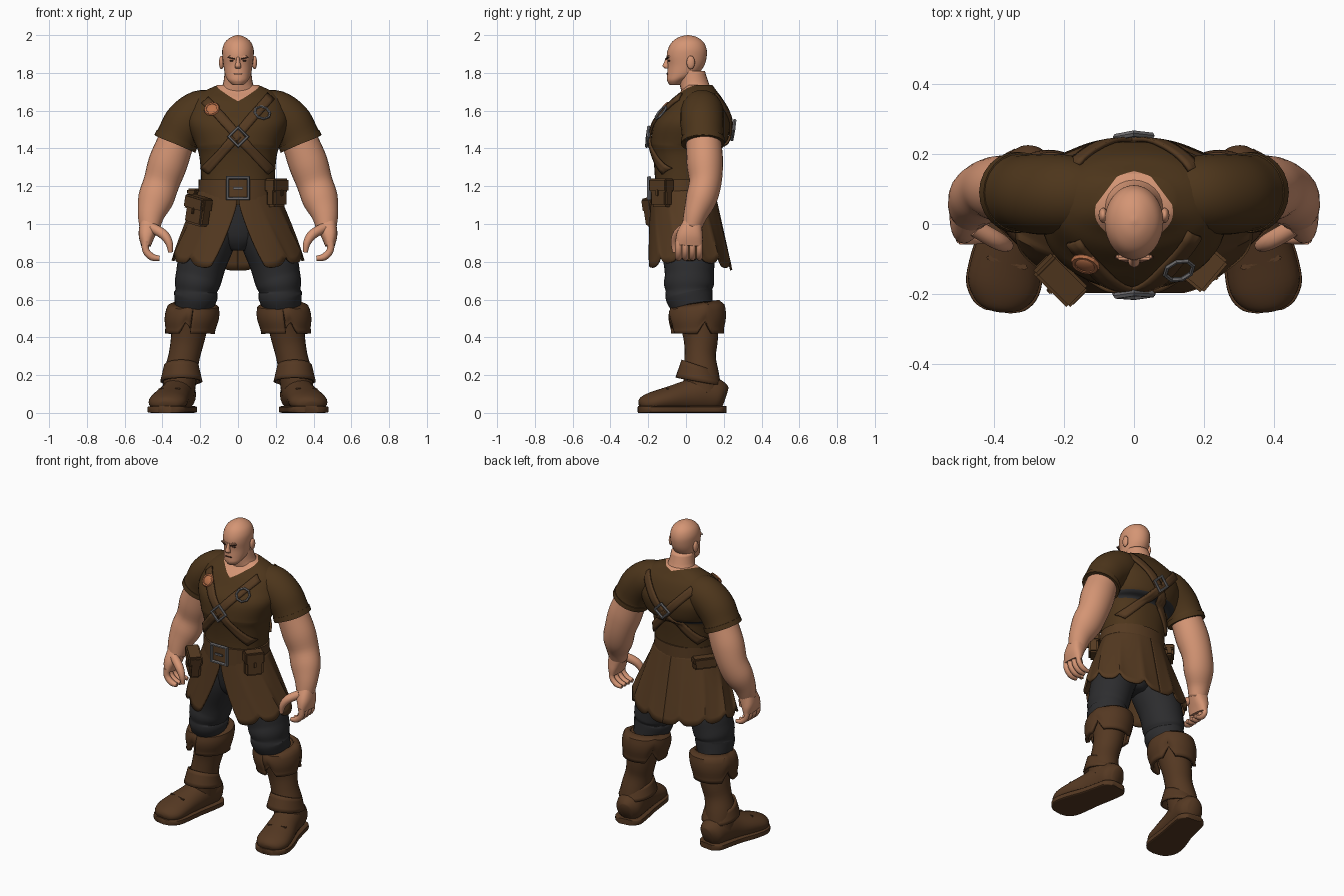
import bpy, bmesh, math
from mathutils import Vector, Euler, Matrix
from mathutils.bvhtree import BVHTree

if "Cube" in bpy.data.objects:
    bpy.data.objects.remove(bpy.data.objects["Cube"])


def material(name, r, g, b):
    m = bpy.data.materials.new(name)
    m.use_nodes = True
    m.diffuse_color = (r, g, b, 1)
    m.node_tree.nodes["Principled BSDF"].inputs["Base Color"].default_value = (r, g, b, 1)
    return m


SKIN = material("skin", .66, .30, .175)
TUNIC = material("tunic_brown", .074, .036, .011)
LEATHER = material("leather_brown", .09, .042, .015)
BOOT = material("boot_brown", .09, .04, .016)
CLOTH = material("charcoal_cloth", .026, .026, .028)
METAL = material("grey_metal", .16, .155, .16)
COPPER = material("copper", .50, .17, .07)
DARK = material("brow_brown", .06, .025, .015)


def finish(name, bm, mats, angle=40, thick=0):
    """Turn a bmesh into a shaded object."""
    bmesh.ops.recalc_face_normals(bm, faces=bm.faces[:])
    me = bpy.data.meshes.new(name)
    bm.to_mesh(me)
    bm.free()
    for m in (mats if isinstance(mats, tuple) else (mats,)):
        me.materials.append(m)
    me.polygons.foreach_set("use_smooth", [True] * len(me.polygons))
    me.set_sharp_from_angle(angle=math.radians(angle))
    ob = bpy.data.objects.new(name, me)
    bpy.context.collection.objects.link(ob)
    if thick:
        mod = ob.modifiers.new("thickness", 'SOLIDIFY')
        mod.thickness, mod.offset = thick, 0
    return ob


def spline(pts, k):
    """Catmull-Rom resampling of section tuples."""
    out, last = [], len(pts) - 1
    for i in range(last):
        quad = zip(pts[max(i - 1, 0)], pts[i], pts[i + 1], pts[min(i + 2, last)])
        quad = list(quad)
        for j in range(k):
            t = j / k
            out.append([b + .5 * t * (c - a + t * (2*a - 5*b + 4*c - d + t * (3*(b - c) + d - a)))
                        for a, b, c, d in quad])
    return out + [list(pts[last])]


def loft(pts, n=24, ref=None, s=1, k=4, power=2, floor=0):
    """Skin elliptical sections (x, y, z, r1, r2); ref makes them follow the path."""
    secs, bm, rings = spline(pts, k), bmesh.new(), []
    for i, (x, y, z, r1, r2) in enumerate(secs):
        u, v = Vector((1, 0, 0)), Vector((0, 1, 0))
        if ref:
            t = Vector(secs[min(i + 1, len(secs) - 1)][:3]) - Vector(secs[max(i - 1, 0)][:3])
            t.normalize()
            v = Vector(ref)
            v = (v - t * v.dot(t)).normalized()
            u = v.cross(t)
        ring = []
        for j in range(n):
            c, q = math.cos(math.tau * j / n), math.sin(math.tau * j / n)
            c, q = (math.copysign(abs(w) ** (2 / power), w) for w in (c, q))
            p = Vector((x, y, z)) + u * (max(r1, .002) * c) + v * (max(r2, .002) * q)
            ring.append(bm.verts.new((p.x * s, p.y, max(p.z, floor))))
        rings.append(ring)
    for a, b in zip(rings, rings[1:]):
        for j in range(n):
            bm.faces.new((a[j], a[j - 1], b[j - 1], b[j]))
    bm.faces.new(rings[0])
    bm.faces.new(rings[-1])
    bmesh.ops.recalc_face_normals(bm, faces=bm.faces[:])
    return bm


def sheet(name, fn, nu, nv, mat, thick=.012, s=1):
    """Cloth or leather sheet from a function of u and v."""
    bm = bmesh.new()
    g = []
    for i in range(nu + 1):
        pts = [fn(i / nu, j / nv) for j in range(nv + 1)]
        g.append([bm.verts.new((x * s, y, z)) for x, y, z in pts])
    for i in range(nu):
        for j in range(nv):
            bm.faces.new((g[i][j], g[i + 1][j], g[i + 1][j + 1], g[i][j + 1]))
    bmesh.ops.remove_doubles(bm, verts=bm.verts[:], dist=.0001)
    return finish(name, bm, mat, thick=thick)


def box(name, loc, size, rot, mat, bevel=.008):
    bm = bmesh.new()
    bmesh.ops.create_cube(bm, size=1)
    ob_m = Matrix.LocRotScale(loc, Euler([math.radians(a) for a in rot]), size)
    bm.transform(ob_m)
    bmesh.ops.bevel(bm, geom=bm.edges[:], offset=bevel, segments=2, affect='EDGES')
    return finish(name, bm, mat)


def ball(name, loc, size, mat):
    bm = bmesh.new()
    bmesh.ops.create_uvsphere(bm, u_segments=16, v_segments=10, radius=1)
    bm.transform(Matrix.LocRotScale(loc, None, size))
    return finish(name, bm, mat, 80)


def ring(name, loc, normal, radius, sides, mat, turn=0, minor=.01):
    """Buckle or ring lying flat against a surface."""
    rot = normal.to_track_quat('Z', 'Y').to_matrix() @ Matrix.Rotation(turn, 3, 'Z')
    bpy.ops.mesh.primitive_torus_add(major_segments=sides, minor_segments=6, location=loc,
                                     rotation=rot.to_euler(), major_radius=radius, minor_radius=minor)
    ob = bpy.context.object
    ob.name = name
    ob.data.materials.append(mat)


# Tunic body, with cut neckline and torn cloth below the shoulder blades
bm = loft([(0, -.015, 1.1, .195, .155), (0, -.01, 1.25, .195, .155), (0, -.01, 1.36, .205, .165),
           (0, -.01, 1.41, .22, .175), (0, .014, 1.435, .232, .201), (0, .032, 1.53, .265, .203),
           (0, .05, 1.6, .255, .17), (0, .06, 1.66, .23, .135), (0, .068, 1.7, .185, .098),
           (0, .07, 1.735, .11, .07)], n=48, power=2.3)
body = BVHTree.FromBMesh(bm)
for s in (1, -1):
    bmesh.ops.bisect_plane(bm, geom=bm.verts[:] + bm.edges[:] + bm.faces[:],
                           plane_co=(0, -.1, 1.645), plane_no=(-.4 * s, -.3, 1))
for f in bm.faces:
    c = f.calc_center_median()
    if c.z > 1.645 + .4 * abs(c.x) + .3 * (c.y + .1):
        f.material_index = 1
    elif f.normal.z < -.45 and c.y > .05 and c.z > 1.3:
        f.material_index = 2
finish("tunic_body", bm, (TUNIC, SKIN, CLOTH), 60)


def on_body(x, z, side):
    hit = body.ray_cast(Vector((x, side, z)), Vector((0, -side, 0)))
    return hit[:2] if hit[0] else body.find_nearest(Vector((x, side * .1, z)))[:2]


def strap(name, start, end, side):
    a, b = Vector(start), Vector(end)
    across = (b - a).orthogonal().normalized() * .024

    def fn(u, v):
        p = a.lerp(b, u) + across * (2 * v - 1)
        hit, normal = on_body(p.x, p.y, side)
        return hit + normal * .008
    sheet(name, fn, 24, 3, LEATHER)


# Crossed straps with buckle, ring and brooch
for side, word in ((-1, "front"), (1, "back")):
    strap(word + "_strap_down_left", (-.17, 1.65), (.17, 1.28), side)
    strap(word + "_strap_down_right", (.17, 1.67), (-.17, 1.28), side)
    p, nrm = on_body(0, 1.46 if side < 0 else 1.5, side)
    ring(word + "_diamond_buckle", p + nrm * .018, nrm, .05, 4, METAL)
p, nrm = on_body(.125, 1.58, -1)
ring("chest_ring", p + nrm * .016, nrm, .042, 8, METAL, minor=.007)
p, nrm = on_body(-.135, 1.6, -1)
ring("brooch_rim", p + nrm * .016, nrm, .034, 12, COPPER, minor=.009)
brooch = ball("brooch_boss", (0, 0, 0), (.032, .032, .012), COPPER)
brooch.location, brooch.rotation_euler = p + nrm * .016, nrm.to_track_quat('Z', 'Y').to_euler()

# Neck and head
finish("neck", loft([(0, .065, 1.65, .125, .085), (0, .06, 1.7, .105, .085), (0, .045, 1.74, .08, .078),
                     (0, .03, 1.81, .07, .07)]), SKIN, 80)
finish("head", loft([(0, -.058, 1.737, .03, .03), (0, -.05, 1.76, .053, .05), (0, -.02, 1.79, .068, .08),
                     (0, 0, 1.84, .077, .097), (0, .004, 1.89, .083, .106), (0, .007, 1.93, .082, .101),
                     (0, .009, 1.965, .067, .082), (0, .01, 1.99, .036, .046), (0, .01, 2, .004, .004)],
                    n=32), SKIN, 80)
finish("nose", loft([(0, -.094, 1.885, .008, .008), (0, -.104, 1.855, .011, .013),
                     (0, -.106, 1.835, .017, .018), (0, -.098, 1.822, .012, .012)], n=12), SKIN, 80)
box("mouth", (0, -.099, 1.795), (.045, .012, .005), (0, 0, 0), DARK, .002)
box("brow_ridge", (0, -.092, 1.885), (.1, .02, .014), (0, 0, 0), SKIN, .006)
box("chin", (0, -.085, 1.762), (.045, .03, .025), (0, 0, 0), SKIN, .01)

# Pelvis, belt and belt buckle
finish("trouser_seat", loft([(0, 0, .86, .05, .07), (0, 0, .94, .15, .12), (0, -.01, 1.15, .185, .14)]), CLOTH, 60)
finish("belt", loft([(0, -.015, 1.13, .212, .172), (0, -.015, 1.235, .208, .168)], n=40, k=1), LEATHER)
ring("belt_buckle", (0, -.195, 1.19), Vector((0, -1, 0)), .078, 4, METAL, math.pi / 4, .012)
box("buckle_pin", (0, -.2, 1.19), (.055, .012, .014), (0, 0, 0), METAL, .003)

# Pouches, each a body with an overlapping flap
for name, (x, y, z), (w, d, h), rot in (
        ("right_pouch", (-.21, -.16, 1.07), (.13, .07, .15), (0, 12, -45)),
        ("left_pouch", (.205, -.13, 1.165), (.11, .06, .15), (0, 0, 50)),
        ("back_pouch", (-.2, .085, 1.15), (.15, .05, .075), (0, 0, 52))):
    box(name, (x, y, z), (w, d, h), rot, LEATHER, .012)
    box(name + "_flap", (x, y, z + h * .27), (w + .01, d + .014, h * .48), rot, LEATHER)
    turn = math.radians(rot[2])
    box(name + "_clasp", (x + math.sin(turn) * d * .6, y - math.cos(turn) * d * .6, z),
        (.014, .014, .035), rot, LEATHER, .003)


# Split skirt with a ragged hem
def skirt(u, v):
    start = .02 + .4 * max(0, (v - .2) / .8)
    a = start + (math.pi - start) * u
    jag = abs((u * 5.5 + .15) % 1 - .5) * 2
    low = .755 + .05 * math.sin(a) ** 2 + .045 * jag ** 3
    flare = v * (1 + .025 * math.cos(a * 11) * v)
    return ((.198 + .147 * flare) * math.sin(a),
            -.015 + .03 * v - (.158 + .068 * flare) * math.cos(a), 1.19 + (low - 1.19) * v)


for s, word in ((1, "left_"), (-1, "right_")):
    sheet(word + "skirt", skirt, 66, 12, LEATHER, s=s)

    # Face details
    ball(word + "ear", (s * .088, .025, 1.855), (.013, .022, .036), SKIN)
    box(word + "brow", (s * .036, -.1, 1.878), (.042, .01, .007), (0, -14 * s, 20 * s), DARK, .002)
    ball(word + "eye", (s * .032, -.088, 1.864), (.013, .008, .005), DARK)

    # Sleeve, arm and hand
    across = (0, 1, 0)
    finish(word + "sleeve", loft([(.1, .085, 1.625, .08, .09), (.19, .085, 1.6, .112, .112),
                                  (.27, .085, 1.54, .118, .115), (.315, .088, 1.47, .112, .11),
                                  (.332, .09, 1.43, .114, .113)], ref=across, s=s), TUNIC, 50)
    finish(word + "sleeve_hem", loft([(.322, .09, 1.452, .117, .115), (.334, .09, 1.425, .118, .116)],
                                     ref=across, s=s, k=1), TUNIC)
    finish(word + "arm", loft([(.3, .09, 1.52, .09, .09), (.335, .095, 1.42, .098, .094),
                               (.372, .1, 1.32, .104, .096), (.405, .102, 1.22, .096, .086),
                               (.436, .08, 1.13, .094, .082), (.46, .05, 1.05, .072, .064),
                               (.468, .03, .98, .054, .052)], ref=across, s=s), SKIN, 80)
    finish(word + "palm", loft([(.467, .035, 1, .053, .052), (.483, .02, .94, .044, .07),
                                (.487, .015, .885, .026, .072)], ref=across, s=s, power=2.5), SKIN, 70)
    for i, finger in enumerate(("index", "middle", "ring", "little")):
        y, r = -.04 + i * .037, .019 - .001 * i
        finish(word + finger + "_finger", loft([(.49, y, .91, r, r), (.488, y, .86, r, r),
                                                (.455, y, .825, r, r), (.415, y, .818, r * .7, r * .7)],
                                               n=10, ref=across, s=s, k=3), SKIN, 70)
    finish(word + "thumb", loft([(.455, -.01, .98, .026, .026), (.395, -.045, .945, .026, .026),
                                 (.365, -.06, .9, .02, .02), (.357, -.06, .85, .012, .012)],
                                n=12, ref=across, s=s), SKIN, 70)

    # Trouser leg with folds over the knee
    finish(word + "trouser_leg", loft([(.1, -.005, 1.08, .1, .13), (.125, 0, .95, .122, .14),
                                       (.185, .015, .81, .128, .135), (.205, .018, .73, .124, .13),
                                       (.217, .015, .68, .119, .132), (.222, .015, .645, .11, .122),
                                       (.224, .018, .62, .116, .126), (.24, .04, .54, .095, .105)],
                                      ref=across, s=s), CLOTH, 70)

    # Boot: shaft, notched cuff, ankle flap, foot, sole
    finish(word + "boot_shaft", loft([(.24, .06, .56, .105, .11), (.265, .078, .4, .09, .092),
                                      (.285, .075, .3, .083, .083), (.305, .08, .2, .088, .095),
                                      (.315, .09, .1, .085, .1)], ref=across, s=s), BOOT, 70)

    def cuff(u, v):
        a = math.tau * u
        notch = sum(max(0, 1 - abs(u - c) / .05) for c in (.03, .3, .65))
        r = .122 + .012 * math.sin(math.pi * min(v * 1.2, 1)) - .022 * (v == 0)
        low = .42 + .065 * notch
        return (.236 + .018 * v + r * math.sin(a), .06 - (r + .008) * math.cos(a),
                .575 + (low - .575) * v - .015 * math.cos(a) * (1 - v))

    def flap(u, v):
        a = math.tau * u
        r = .086 + .02 * v
        return (.3 + r * math.sin(a), .068 - (r + .012 * v) * math.cos(a),
                .25 - .085 * v + .03 * math.cos(a) * (1 - .3 * v))
    sheet(word + "boot_cuff", cuff, 60, 8, BOOT, .02, s)
    sheet(word + "ankle_flap", flap, 32, 4, BOOT, .012, s)
    foot = [(.295, .205, .08, .04, .06), (.3, .17, .09, .078, .085), (.315, .09, .1, .085, .1),
            (.335, 0, .085, .088, .085), (.36, -.1, .07, .1, .066), (.375, -.18, .055, .1, .055),
            (.385, -.228, .045, .07, .04), (.388, -.245, .04, .03, .02)]
    up = (0, 0, 1)
    finish(word + "foot", loft(foot, ref=up, s=s, floor=.02), BOOT, 60)
    sole = [(x, y * 1.02, .018, w + .006, .018) for x, y, z, w, h in foot]
    finish(word + "sole", loft(sole, ref=up, s=s, power=8), BOOT, 40)
    box(word + "toe_cap_seam", (s * .362, -.11, .128), (.12, .014, .01), (0, 0, 15 * s), BOOT, .004)
